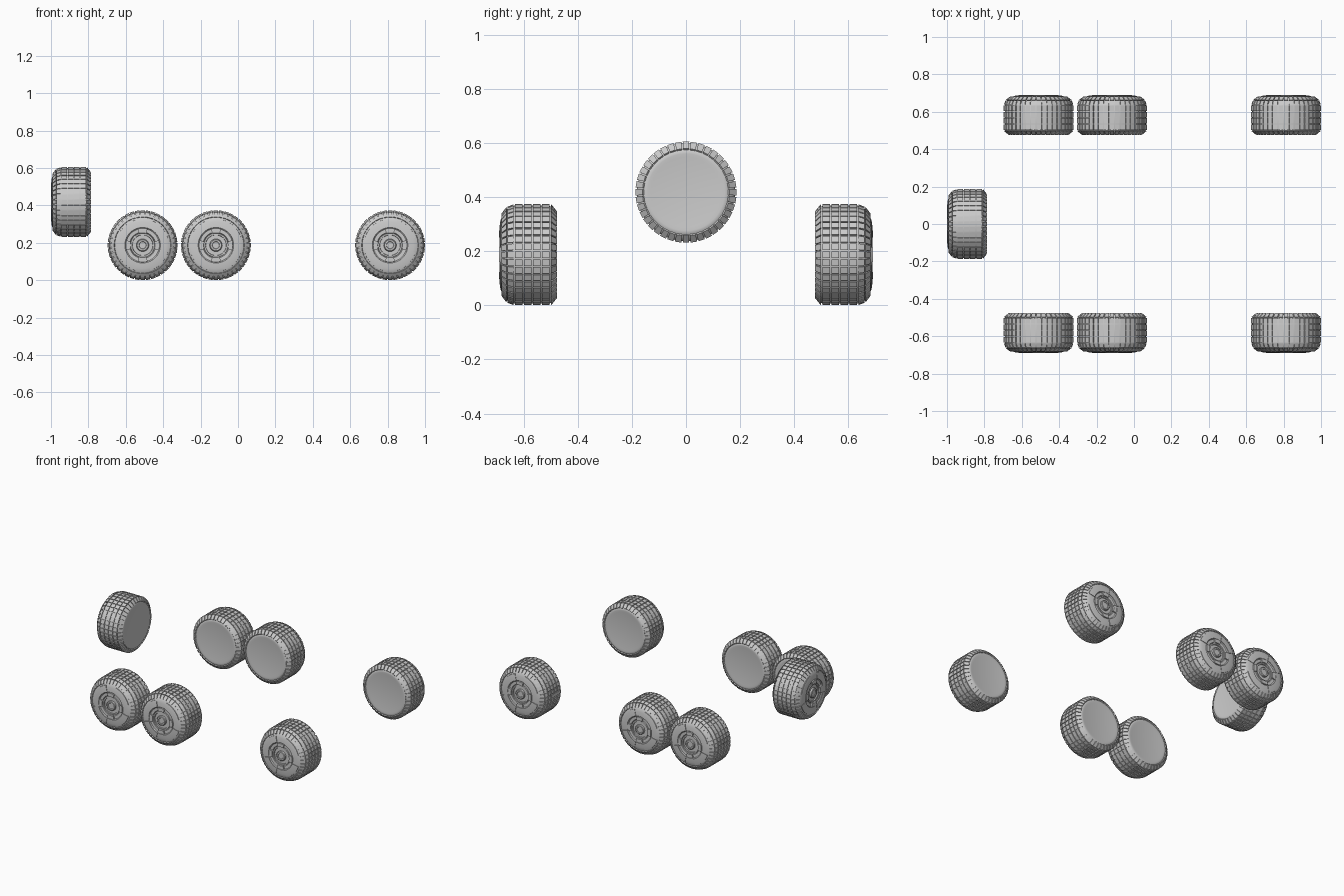
import bpy, bmesh
from math import cos, sin, pi, radians

if "Cube" in bpy.data.objects:
    bpy.data.objects.remove(bpy.data.objects["Cube"])

R = 0.187          # tyre radius
BLOCKS = 40        # tread blocks around the tyre


def polar(r, a, w):
    return (r * cos(a), r * sin(a), w)


def lathe(bm, profile, n=80):
    """Revolve (radius, width) points about the axle; r = 0 becomes a pole."""
    rings = []
    for r, w in profile:
        if r == 0:
            rings.append([bm.verts.new((0, 0, w))] * n)
        else:
            rings.append([bm.verts.new(polar(r, 2 * pi * i / n, w)) for i in range(n)])
    for a, b in zip(rings, rings[1:]):
        for i in range(n):
            j = (i + 1) % n
            vs = list(dict.fromkeys((a[i], a[j], b[j], b[i])))
            bm.faces.new(vs)


def sector(bm, section, a0, a1, steps=1):
    """Solid piece: a closed (radius, width) section swept from angle a0 to a1."""
    rings = []
    for s in range(steps + 1):
        a = a0 + (a1 - a0) * s / steps
        rings.append([bm.verts.new(polar(r, a, w)) for r, w in section])
    n = len(section)
    for a, b in zip(rings, rings[1:]):
        for i in range(n):
            j = (i + 1) % n
            bm.faces.new((a[i], a[j], b[j], b[i]))
    bm.faces.new(rings[0])
    bm.faces.new(rings[-1])


def finish(bm, name):
    bmesh.ops.recalc_face_normals(bm, faces=bm.faces[:])
    me = bpy.data.meshes.new(name)
    bm.to_mesh(me)
    bm.free()
    me.shade_smooth()
    me.set_sharp_from_angle(angle=radians(30))
    return me


# Tyre body: flat inner disc, rounded shoulders, domed outer wall, hub recess
bm = bmesh.new()
lathe(bm, [(0, 0.004), (0.13, 0.004), (0.142, 0.002), (0.153, 0.003), (0.165, 0.011),
           (0.178, 0.022), (0.181, 0.030), (0.181, 0.158), (0.172, 0.180),
           (0.158, 0.194), (0.145, 0.202), (0.125, 0.207), (0.095, 0.209),
           (0.089, 0.204), (0.070, 0.203), (0.066, 0.198), (0, 0.198)])
tyre = finish(bm, "tyre")

# Tread: four columns of blocks plus slanted shoulder blocks on both sides
bm = bmesh.new()
sections = []
for k in range(4):
    w0 = 0.0265 + k * 0.0335
    sections.append([(0.178, w0), (R, w0), (R, w0 + 0.0285), (0.178, w0 + 0.0285)])
sections += [
    [(0.174, 0.023), (R, 0.021), (0.161, 0.0), (0.155, 0.006)],
    [(0.176, 0.161), (R - 0.001, 0.161), (0.178, 0.183), (0.167, 0.179)],
    [(0.165, 0.183), (0.176, 0.187), (0.152, 0.205), (0.148, 0.198)],
]
step = 2 * pi / BLOCKS
for i in range(BLOCKS):
    for sec in sections:
        sector(bm, sec, (i - 0.41) * step, (i + 0.41) * step)
tread = finish(bm, "tread")

# Wheel cover: stepped hub, retaining ring, four clamps and four raised panels
bm = bmesh.new()
lathe(bm, [(0.034, 0.196), (0.033, 0.209), (0.029, 0.212), (0.020, 0.212),
           (0.018, 0.209), (0, 0.209)], 32)
lathe(bm, [(0.066, 0.196), (0.064, 0.205), (0.056, 0.205), (0.054, 0.196)], 48)
for q in range(4):
    a = q * pi / 2
    sector(bm, [(0.062, 0.198), (0.092, 0.203), (0.090, 0.213), (0.066, 0.213)],
           a - 0.30, a + 0.30, 6)
    d = a + pi / 4
    sector(bm, [(0.094, 0.204), (0.095, 0.2125), (0.123, 0.2105), (0.140, 0.2065), (0.141, 0.199)],
           d - 0.50, d + 0.50, 12)
cover = finish(bm, "wheel_cover")


def place(name, loc, rot):
    for part, me in (("tyre", tyre), ("tread", tread), ("wheel_cover", cover)):
        ob = bpy.data.objects.new(f"{name}_{part}", me)
        ob.location, ob.rotation_euler = loc, rot
        bpy.context.collection.objects.link(ob)


# Three wheels on each side, hub covers facing outwards
for label, x in (("rear", -0.51), ("middle", -0.118), ("lead", 0.813)):
    for side, s in (("near", -1), ("far", 1)):
        place(f"{label}_{side}", (x, s * 0.477, R), (-s * pi / 2, 0, 0))

# Spare wheel, hub cover facing -x
place("spare", (-0.787, 0, 0.418), (0, -pi / 2, 0))
